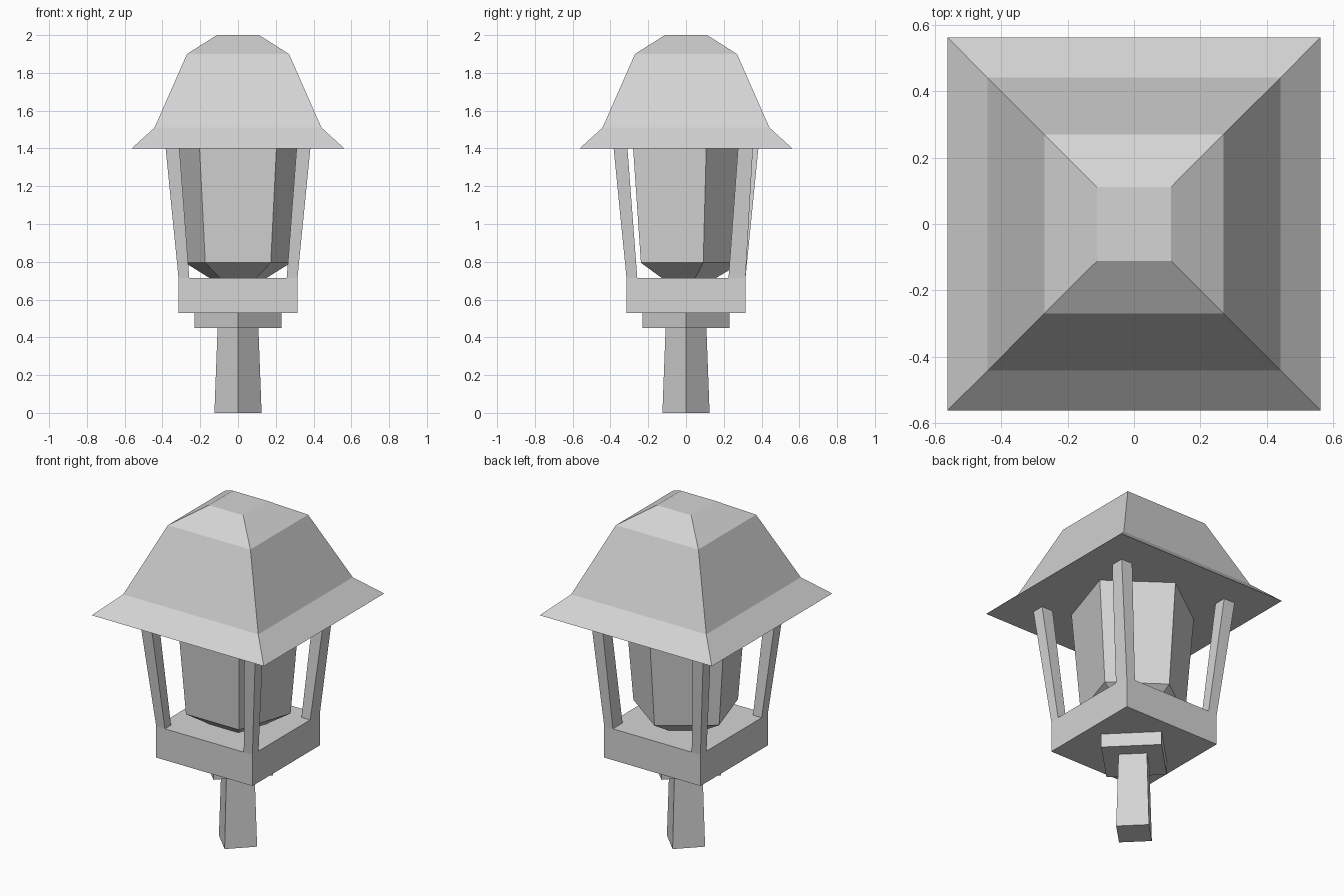
import bpy, bmesh
from math import sin, cos, pi, sqrt

cube = bpy.data.objects.get("Cube")
if cube:
    bpy.data.objects.remove(cube, do_unlink=True)

grey = bpy.data.materials.new("light_grey")
grey.use_nodes = True
colour = (0.66, 0.66, 0.66, 1)
grey.diffuse_color = colour
grey.node_tree.nodes["Principled BSDF"].inputs["Base Color"].default_value = colour


def loft(name, rings):
    """Skin a closed, flat-shaded solid through a stack of point rings."""
    bm = bmesh.new()
    loops = [[bm.verts.new(p) for p in ring] for ring in rings]
    n = len(loops[0])
    for low, high in zip(loops, loops[1:]):
        for i in range(n):
            j = (i + 1) % n
            bm.faces.new((low[i], low[j], high[j], high[i]))
    bm.faces.new(loops[0][::-1])
    bm.faces.new(loops[-1])
    bmesh.ops.recalc_face_normals(bm, faces=bm.faces)
    mesh = bpy.data.meshes.new(name)
    bm.to_mesh(mesh)
    bm.free()
    mesh.materials.append(grey)
    obj = bpy.data.objects.new(name, mesh)
    bpy.context.collection.objects.link(obj)
    return obj


def polygon(sides, radius, z, start):
    return [(radius * cos(start + 2 * pi * i / sides),
             radius * sin(start + 2 * pi * i / sides), z) for i in range(sides)]


def turned(name, sides, start, profile):
    """Stack regular polygons given as (radius, height)."""
    return loft(name, [polygon(sides, r, z, start) for r, z in profile])


def square(name, profile):
    """Square stack aligned with the axes, given as (half width, height)."""
    return turned(name, 4, pi / 4, [(h * sqrt(2), z) for h, z in profile])


def rectangle(x0, x1, y0, y1, z):
    return [(x0, y0, z), (x1, y0, z), (x1, y1, z), (x0, y1, z)]


# Stem and collar, turned corner-on to the front
turned("stem", 4, 0, [(0.125, 0), (0.108, 0.45)])
turned("collar", 4, 0, [(0.23, 0.45), (0.23, 0.53)])

# Lantern tray and stepped roof
square("tray", [(0.315, 0.53), (0.315, 0.715)])
square("roof", [(0.563, 1.4), (0.442, 1.51), (0.27, 1.9), (0.112, 2.0)])

# Five-sided lamp with its point at the back
turned("lamp", 5, pi / 2, [(0.16, 0.715), (0.295, 0.795), (0.346, 1.4)])

# Four leaning corner posts; the back left one sits slightly inward
for side, sx in (("left", 1), ("right", -1)):
    for end, sy in (("front", -1), ("back", 1)):
        low, high = (0.258, 0.315), (0.31, 0.383)
        if (side, end) == ("left", "back"):
            low, high = (0.225, 0.315), (0.275, 0.354)
        loft(f"{end}_{side}_post", [
            rectangle(sx * 0.258, sx * 0.315, sy * low[0], sy * low[1], 0.715),
            rectangle(sx * 0.31, sx * 0.383, sy * high[0], sy * high[1], 1.4)])
